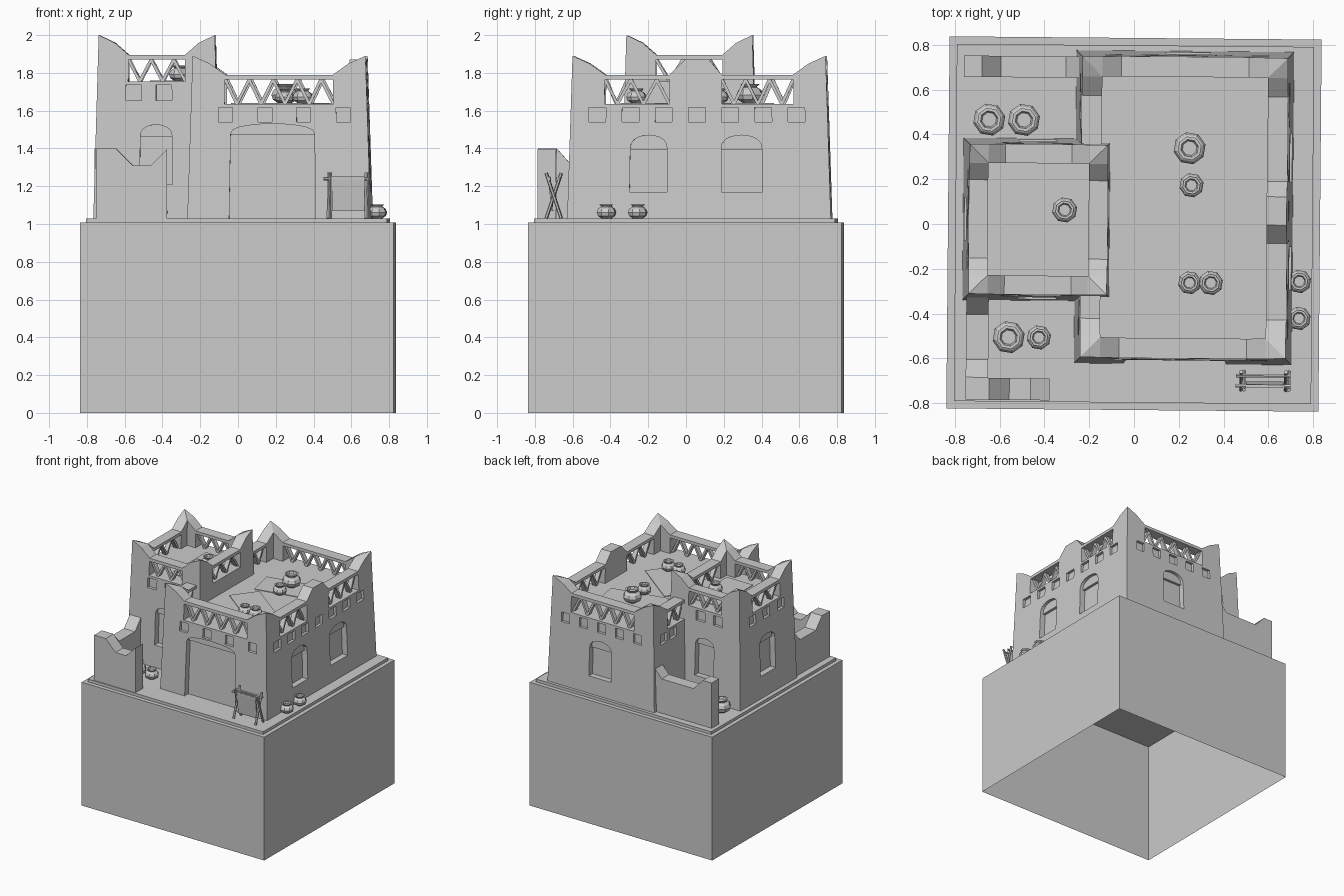
import bpy, bmesh
from math import sin, cos, pi, radians
from mathutils import Vector, Matrix

if "Cube" in bpy.data.objects:
    bpy.data.objects.remove(bpy.data.objects["Cube"])

TILT = radians(-0.5)      # the whole model sits slightly turned
GROUND = 1.03


def finish(name, bm):
    bmesh.ops.recalc_face_normals(bm, faces=bm.faces)
    me = bpy.data.meshes.new(name)
    bm.to_mesh(me)
    bm.free()
    ob = bpy.data.objects.new(name, me)
    ob.rotation_euler.z = TILT
    bpy.context.collection.objects.link(ob)
    return ob


def prism(bm, poly, m, v0, v1):
    """Extrude a (u, z) outline through depth v0..v1 using mapping m."""
    a = [bm.verts.new(m(u, v0, z)) for u, z in poly]
    b = [bm.verts.new(m(u, v1, z)) for u, z in poly]
    bm.faces.new(a)
    bm.faces.new(b[::-1])
    for i in range(len(a)):
        j = (i + 1) % len(a)
        bm.faces.new((a[j], a[i], b[i], b[j]))


def box(bm, x0, x1, y0, y1, z0, z1):
    prism(bm, [(x0, z0), (x1, z0), (x1, z1), (x0, z1)],
          lambda u, v, z: (u, v, z), y0, y1)


def rect(u0, u1, z0, z1):
    return [(u0, z0), (u1, z0), (u1, z1), (u0, z1)]


def sides(x0, x1, y0, y1):
    """Mapping (along wall, inward depth, height) for each wall."""
    return {"front": lambda u, v, z: (u, y0 + v, z),
            "back": lambda u, v, z: (u, y1 - v, z),
            "left": lambda u, v, z: (x0 + v, u, z),
            "right": lambda u, v, z: (x1 - v, u, z)}


def lattice(bm, m, u0, u1, roof, low, t):
    # cap beam and zigzag bars
    under = low - 0.025
    prism(bm, rect(u0, u1, under, low), m, 0, t)
    n = max(2, round((u1 - u0) / 0.064))
    step, w = (u1 - u0) / n, 0.009
    for i in range(n):
        a, b = u0 + i * step, u0 + (i + 1) * step
        za, zb = (under, roof) if i % 2 == 0 else (roof, under)
        prism(bm, [(a - w, za), (a + w, za), (b + w, zb), (b - w, zb)],
              m, t * 0.3, t * 0.7)


def batter(bm, r, top):
    # walls lean inward toward the top
    x0, x1, y0, y1 = r
    cx, cy = (x0 + x1) / 2, (y0 + y1) / 2
    for v in bm.verts:
        k = 0.028 * (top - v.co.z) / (top - GROUND)
        v.co.x += k * (v.co.x - cx) / ((x1 - x0) / 2)
        v.co.y += k * (v.co.y - cy) / ((y1 - y0) / 2)


def house(name, r, roof, low, top, t, s, openings, piers, blocks, block_z, arches):
    x0, x1, y0, y1 = r
    m = sides(*r)
    # solid body with carved niches
    bm = bmesh.new()
    box(bm, x0, x1, y0, y1, GROUND, roof)
    batter(bm, r, top)
    body = finish(name + "_walls", bm)
    shallow, deep = bmesh.new(), bmesh.new()
    for side, us, w in blocks:
        for u in us:
            prism(shallow, rect(u - w, u + w, *block_z), m[side], -0.06, 0.022)
    for side, a, b, z0, spring, rise in arches:
        c, h = (a + b) / 2, (b - a) / 2
        arc = [(c + h * cos(pi * i / 10), spring + rise * sin(pi * i / 10) ** 0.75 if 0 < i < 10 else spring)
               for i in range(11)]
        prism(shallow, [(a, z0), (b, z0)] + arc, m[side], -0.06, 0.025)
        prism(deep, rect(a, b, z0, spring), m[side], -0.07, 0.045)
    cutters = []
    for bm in (shallow, deep):
        batter(bm, r, top)
        c = finish("niche_cutter", bm)
        c.hide_render = True
        mod = body.modifiers.new("niches", "BOOLEAN")
        mod.operation, mod.solver, mod.object = "DIFFERENCE", "EXACT", c
        cutters.append(c)
    bpy.context.view_layer.update()
    dg = bpy.context.evaluated_depsgraph_get()
    me = bpy.data.meshes.new_from_object(body.evaluated_get(dg))
    body.modifiers.clear()
    body.data = me
    for c in cutters:
        bpy.data.objects.remove(c)
    # parapet: peaked corners, slopes, lattices and middle piers
    bm = bmesh.new()
    mid = top - 0.04
    for cx, dx in ((x0, 1), (x1, -1)):
        for cy, dy in ((y0, 1), (y1, -1)):
            foot = [(cx, cy), (cx + dx * t, cy), (cx + dx * t, cy + dy * t), (cx, cy + dy * t)]
            lo = [bm.verts.new((x, y, roof)) for x, y in foot]
            hi = [bm.verts.new((x, y, top if i == 0 else mid)) for i, (x, y) in enumerate(foot)]
            bm.faces.new(lo)
            bm.faces.new((hi[0], hi[1], hi[2]))
            bm.faces.new((hi[0], hi[2], hi[3]))
            for i in range(4):
                j = (i + 1) % 4
                bm.faces.new((lo[i], lo[j], hi[j], hi[i]))
    for side, f in m.items():
        a, b = (x0, x1) if side in ("front", "back") else (y0, y1)
        for e, d in ((a, 1), (b, -1)):
            p, q = e + d * t, e + d * (t + s)
            prism(bm, [(p, roof), (p, mid), (q, low), (q, roof)], f, 0, t)
        for u0, u1 in openings.get(side, [(a + t + s, b - t - s)]):
            lattice(bm, f, u0, u1, roof, low, t)
    for side, poly in piers:
        prism(bm, poly, m[side], 0, t)
    batter(bm, r, top)
    finish(name + "_parapet", bm)


# plinth (open underneath) and yard slab
bm = bmesh.new()
box(bm, -0.83, 0.83, -0.83, 0.83, 0, 1.007)
bm.faces.ensure_lookup_table()
bmesh.ops.delete(bm, geom=[f for f in bm.faces if f.calc_center_median().z < 0.01], context="FACES_ONLY")
finish("plinth", bm)
bm = bmesh.new()
box(bm, -0.797, 0.797, -0.797, 0.797, 1.007, GROUND)
finish("yard_slab", bm)

# main house
row = [-0.455 + 0.173 * i for i in range(7)]
mid_pier = [(-0.08, 1.635), (-0.08, 1.79), (0, 1.87), (0.127, 1.87), (0.195, 1.79), (0.195, 1.635)]
house("main_house", (-0.235, 0.68, -0.595, 0.745), 1.635, 1.79, 1.89, 0.09, 0.085,
      {"right": [(-0.42, -0.08), (0.195, 0.57)], "left": [(-0.42, -0.31), (0.34, 0.57)]},
      [("right", mid_pier)],
      [("front", [-0.055, 0.15, 0.35, 0.555], 0.036), ("back", [-0.09, 0.07, 0.23, 0.39, 0.55], 0.036),
       ("right", row, 0.044), ("left", [-0.45, 0.5, 0.62], 0.04)], (1.54, 1.617),
      [("front", -0.026, 0.405, 1.0, 1.475, 0.055), ("back", 0.14, 0.33, 1.17, 1.395, 0.075),
       ("right", -0.28, -0.09, 1.17, 1.395, 0.075), ("right", 0.19, 0.4, 1.17, 1.395, 0.075)])

# side tower
house("tower", (-0.735, -0.12, -0.317, 0.35), 1.755, 1.895, 2.0, 0.085, 0.075, {}, [],
      [("front", [-0.545, -0.39], 0.04), ("back", [-0.545, -0.39], 0.04),
       ("left", [-0.16, 0.017, 0.19], 0.04)], (1.655, 1.735),
      [("front", -0.51, -0.35, 1.21, 1.46, 0.065), ("back", -0.51, -0.35, 1.21, 1.46, 0.065),
       ("left", -0.075, 0.105, 1.21, 1.46, 0.065)])

# low courtyard walls
def low_wall(name, along_x, v0, v1, pts):
    bm = bmesh.new()
    f = (lambda u, v, z: (u, v, z)) if along_x else (lambda u, v, z: (v, u, z))
    prism(bm, [(pts[0][0], GROUND)] + pts + [(pts[-1][0], GROUND)], f, v0, v1)
    finish(name, bm)

low_wall("front_yard_wall", True, -0.79, -0.692,
         [(-0.745, 1.4), (-0.64, 1.4), (-0.55, 1.31), (-0.455, 1.31), (-0.37, 1.395)])
low_wall("side_yard_wall", False, -0.745, -0.645,
         [(-0.79, 1.4), (-0.69, 1.4), (-0.61, 1.31), (-0.41, 1.31), (-0.33, 1.4), (-0.3, 1.4)])
low_wall("back_yard_wall", True, 0.65, 0.745,
         [(-0.765, 1.4), (-0.685, 1.4), (-0.6, 1.31), (-0.31, 1.31), (-0.23, 1.4), (-0.2, 1.4)])

# clay pots
PROFILE = [(0.5, 0), (0.88, 0.25), (1, 0.6), (0.85, 0.95), (0.55, 1.15),
           (0.55, 1.22), (0.74, 1.4), (0.55, 1.4), (0.45, 1.15)]

def pot(x, y, z, r):
    bm = bmesh.new()
    rings = [[bm.verts.new((x + r * p * cos(pi * (i + 0.3) / 4), y + r * p * sin(pi * (i + 0.3) / 4), z + r * h))
              for i in range(8)] for p, h in PROFILE]
    for a, b in zip(rings, rings[1:]):
        for i in range(8):
            bm.faces.new((a[i], a[(i + 1) % 8], b[(i + 1) % 8], b[i]))
    bm.faces.new(rings[0])
    bm.faces.new(rings[-1])
    finish("pot", bm)

for x, y, r in ((0.74, -0.25, 0.053), (0.74, -0.415, 0.053), (-0.65, 0.46, 0.073),
                (-0.495, 0.46, 0.073), (-0.555, -0.51, 0.073), (-0.42, -0.51, 0.055)):
    pot(x, y, GROUND, r)
for x, y, r in ((0.245, 0.34, 0.073), (0.255, 0.175, 0.055), (0.25, -0.26, 0.052), (0.345, -0.26, 0.055)):
    pot(x, y, 1.64, r)
pot(-0.31, 0.06, 1.758, 0.057)

# rugs on the roofs
for cx, cy, w, d, a, z in ((0.256, 0.304, 0.475, 0.235, 12.5, 1.635), (0.223, -0.107, 0.475, 0.235, -37, 1.635),
                           (-0.345, 0.02, 0.24, 0.45, 0, 1.755)):
    bm = bmesh.new()
    box(bm, -w / 2, w / 2, -d / 2, d / 2, 0, 0.006)
    bm.transform(Matrix.Translation((cx, cy, z - 0.001)) @ Matrix.Rotation(radians(a), 4, "Z"))
    finish("rug", bm)

# drying rack: crossed posts, rails and hanging cloth
def rod(bm, p, q, r):
    p, q = Vector(p), Vector(q)
    d = q - p
    mat = Matrix.Translation((p + q) / 2) @ d.to_track_quat("Z", "Y").to_matrix().to_4x4()
    bmesh.ops.create_cone(bm, cap_ends=True, segments=6, radius1=r, radius2=r, depth=d.length, matrix=mat)

bm = bmesh.new()
for x in (0.49, 0.69):
    rod(bm, (x - 0.006, -0.735, GROUND), (x - 0.006, -0.655, 1.27), 0.009)
    rod(bm, (x + 0.006, -0.655, GROUND), (x + 0.006, -0.735, 1.27), 0.009)
for y in (-0.718, -0.672):
    rod(bm, (0.46, y, 1.24), (0.705, y, 1.24), 0.009)
finish("drying_rack", bm)
bm = bmesh.new()
prism(bm, [(-0.726, 1.252), (-0.712, 1.252), (-0.698, 1.07), (-0.706, 1.07)],
      lambda u, v, z: (v, u, z), 0.505, 0.675)
finish("hanging_cloth", bm)
